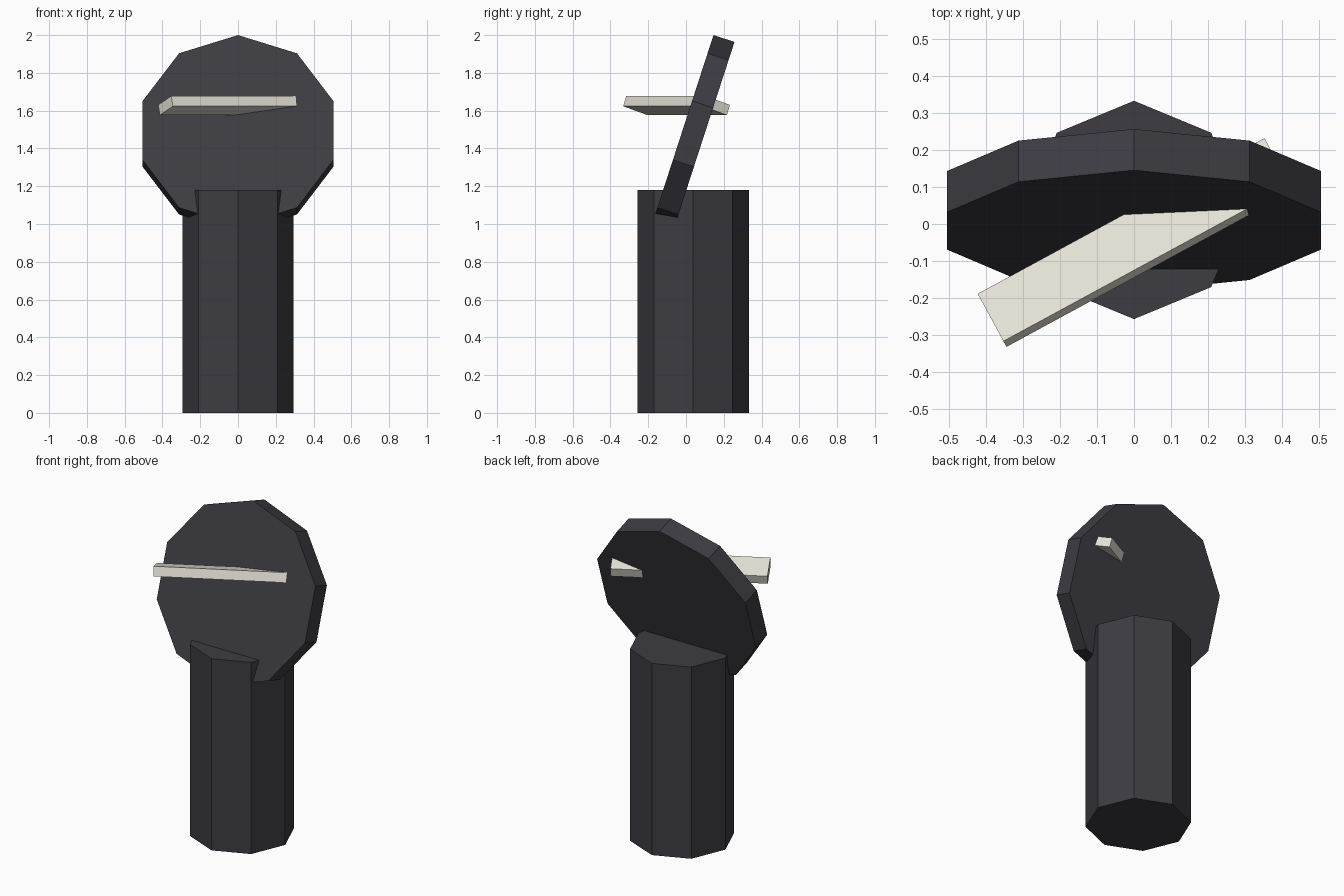
import bpy, bmesh
from math import radians, sin, cos, pi

if "Cube" in bpy.data.objects:
    bpy.data.objects.remove(bpy.data.objects["Cube"])


def material(name, rgb):
    m = bpy.data.materials.new(name)
    m.diffuse_color = (*rgb, 1)
    m.use_nodes = True
    m.node_tree.nodes["Principled BSDF"].inputs["Base Color"].default_value = m.diffuse_color
    return m


def prism(name, outline, thickness, loc, rot, mat):
    """Extrude a flat outline along local z, centred on its origin."""
    bm = bmesh.new()
    base = bm.faces.new([bm.verts.new((x, y, -thickness / 2)) for x, y in outline])
    top = bmesh.ops.extrude_face_region(bm, geom=[base])["geom"]
    bmesh.ops.translate(bm, vec=(0, 0, thickness),
                        verts=[v for v in top if isinstance(v, bmesh.types.BMVert)])
    if base.is_valid is False or len(bm.faces) == len(outline) + 1:
        bm.faces.new([v for v in bm.verts if v.co.z < 0])
    bmesh.ops.recalc_face_normals(bm, faces=bm.faces)
    me = bpy.data.meshes.new(name)
    bm.to_mesh(me)
    bm.free()
    me.materials.append(mat)
    ob = bpy.data.objects.new(name, me)
    ob.location = loc
    ob.rotation_euler = [radians(a) for a in rot]
    bpy.context.collection.objects.link(ob)
    return ob


def polygon(n, r):
    return [(r * cos(pi / 2 + 2 * pi * i / n), r * sin(pi / 2 + 2 * pi * i / n))
            for i in range(n)]


def rectangle(w, d):
    return [(-w / 2, -d / 2), (w / 2, -d / 2), (w / 2, d / 2), (-w / 2, d / 2)]


dark = material("dark_metal", (0.045, 0.045, 0.055))
cream = material("cream", (0.8, 0.77, 0.68))

# Octagonal post
prism("post", polygon(8, 0.295), 1.18, (0, 0.038, 0.59), (0, 0, 0), dark)
# Ten-sided disc leaning back
prism("tilted_disc", polygon(10, 0.531), 0.117, (0, 0.037, 1.477), (-108, 0, 0), dark)
# Plank passing through the disc
prism("cross_bar", rectangle(0.882, 0.153), 0.057, (0.004, -0.05, 1.627), (-18, 0, 28.5), cream)
